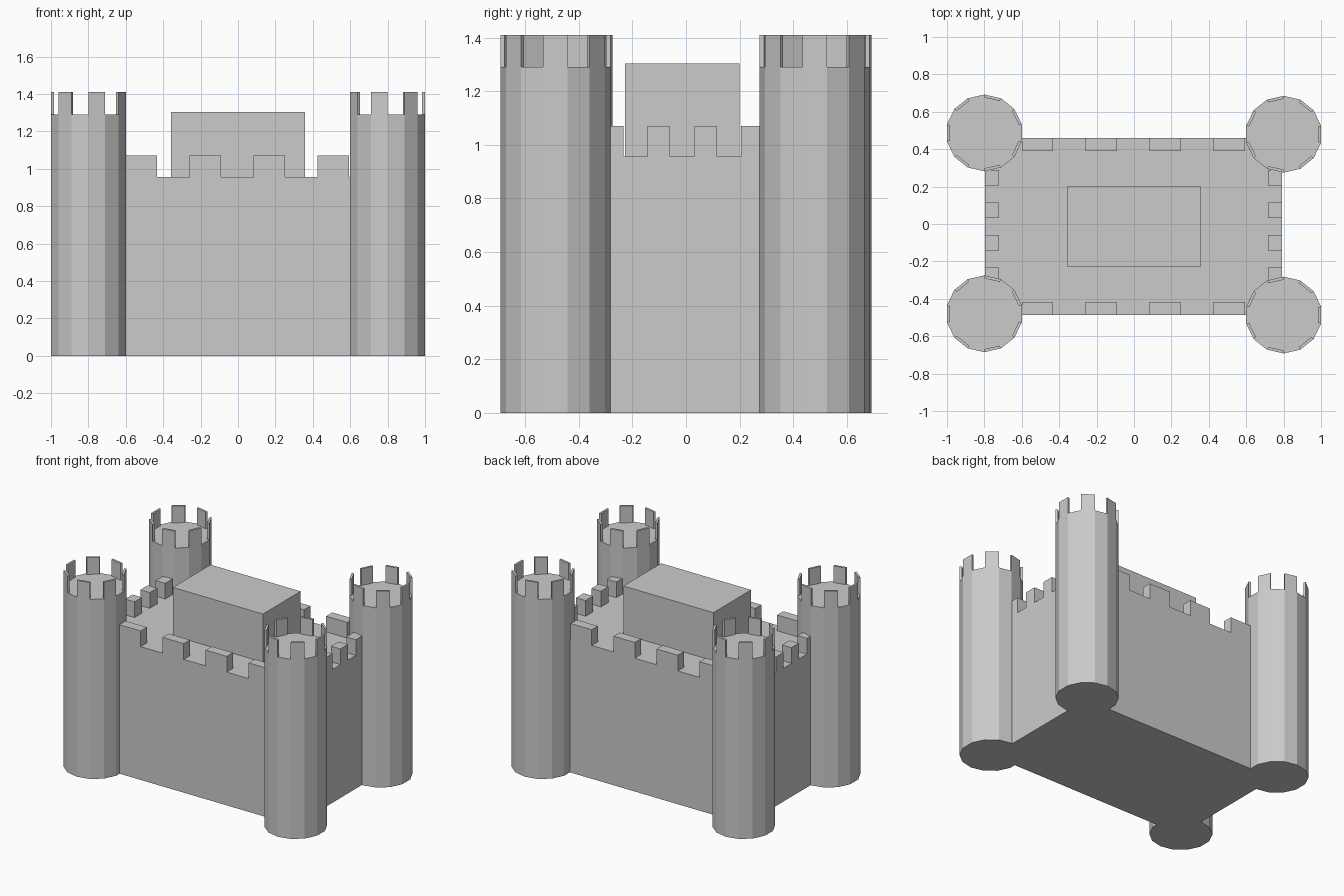
import bpy, bmesh, math

if "Cube" in bpy.data.objects:
    bpy.data.objects.remove(bpy.data.objects["Cube"])

SIDES = 14
R = 0.2 / math.cos(math.pi / SIDES)   # flat face points along x
DECK, TOWER_TOP = 1.29, 1.41
WALL, WALL_TOP = 0.957, 1.07
X0, X1, Y0, Y1 = -0.797, 0.792, -0.487, 0.461   # main block footprint


def add_prism(bm, pts, z0, z1):
    """Extrude a counter-clockwise outline from z0 to z1."""
    face = bm.faces.new([bm.verts.new((x, y, z0)) for x, y in pts])
    ext = bmesh.ops.extrude_face_region(bm, geom=[face], use_keep_orig=True)
    top = [v for v in ext["geom"] if isinstance(v, bmesh.types.BMVert)]
    bmesh.ops.translate(bm, verts=top, vec=(0, 0, z1 - z0))


def add_box(bm, x0, x1, y0, y1, z0, z1):
    add_prism(bm, [(x0, y0), (x1, y0), (x1, y1), (x0, y1)], z0, z1)


def finish(bm, name, location=(0, 0, 0)):
    bmesh.ops.recalc_face_normals(bm, faces=bm.faces[:])
    mesh = bpy.data.meshes.new(name)
    bm.to_mesh(mesh)
    bm.free()
    obj = bpy.data.objects.new(name, mesh)
    obj.location = location
    bpy.context.collection.objects.link(obj)
    return obj


def polar(r, a):
    return (r * math.cos(a), r * math.sin(a))


def tower(name, x, y):
    half = math.pi / SIDES
    # shaft
    bm = bmesh.new()
    add_prism(bm, [polar(R, half * (2 * i + 1)) for i in range(SIDES)], 0, DECK)
    finish(bm, name, (x, y, 0))
    # thin battlements on every second face, starting at the outward side
    bm = bmesh.new()
    start = 0 if x > 0 else math.pi
    for i in range(SIDES // 2):
        a = start + 4 * half * i
        add_prism(bm, [polar(R, a - half), polar(R, a + half),
                       polar(R - 0.016, a + half), polar(R - 0.016, a - half)],
                  DECK, TOWER_TOP)
    finish(bm, name + "_battlements", (x, y, 0))


# main block
bm = bmesh.new()
add_box(bm, X0, X1, Y0, Y1, 0, WALL)
finish(bm, "main_block")

# central keep
bm = bmesh.new()
add_box(bm, -0.358, 0.357, -0.227, 0.20, WALL, 1.303)
finish(bm, "keep")

# front and back wall battlements
for name, ya, yb in (("front_battlements", Y0, Y0 + 0.07),
                     ("back_battlements", Y1 - 0.07, Y1)):
    bm = bmesh.new()
    for i in range(4):
        cx = -0.516 + 0.342 * i
        add_box(bm, cx - 0.084, cx + 0.084, ya, yb, WALL, WALL_TOP)
    finish(bm, name)

# side wall battlements
for name, xa, xb in (("left_battlements", X0, X0 + 0.075),
                     ("right_battlements", X1 - 0.075, X1)):
    bm = bmesh.new()
    for i in range(4):
        cy = -0.275 + 0.174 * i
        add_box(bm, xa, xb, cy - 0.042, cy + 0.042, WALL, WALL_TOP)
    finish(bm, name)

# corner towers
tower("front_left_tower", -0.8, -0.48)
tower("front_right_tower", 0.8, -0.487)
tower("back_left_tower", -0.8, 0.487)
tower("back_right_tower", 0.8, 0.48)
